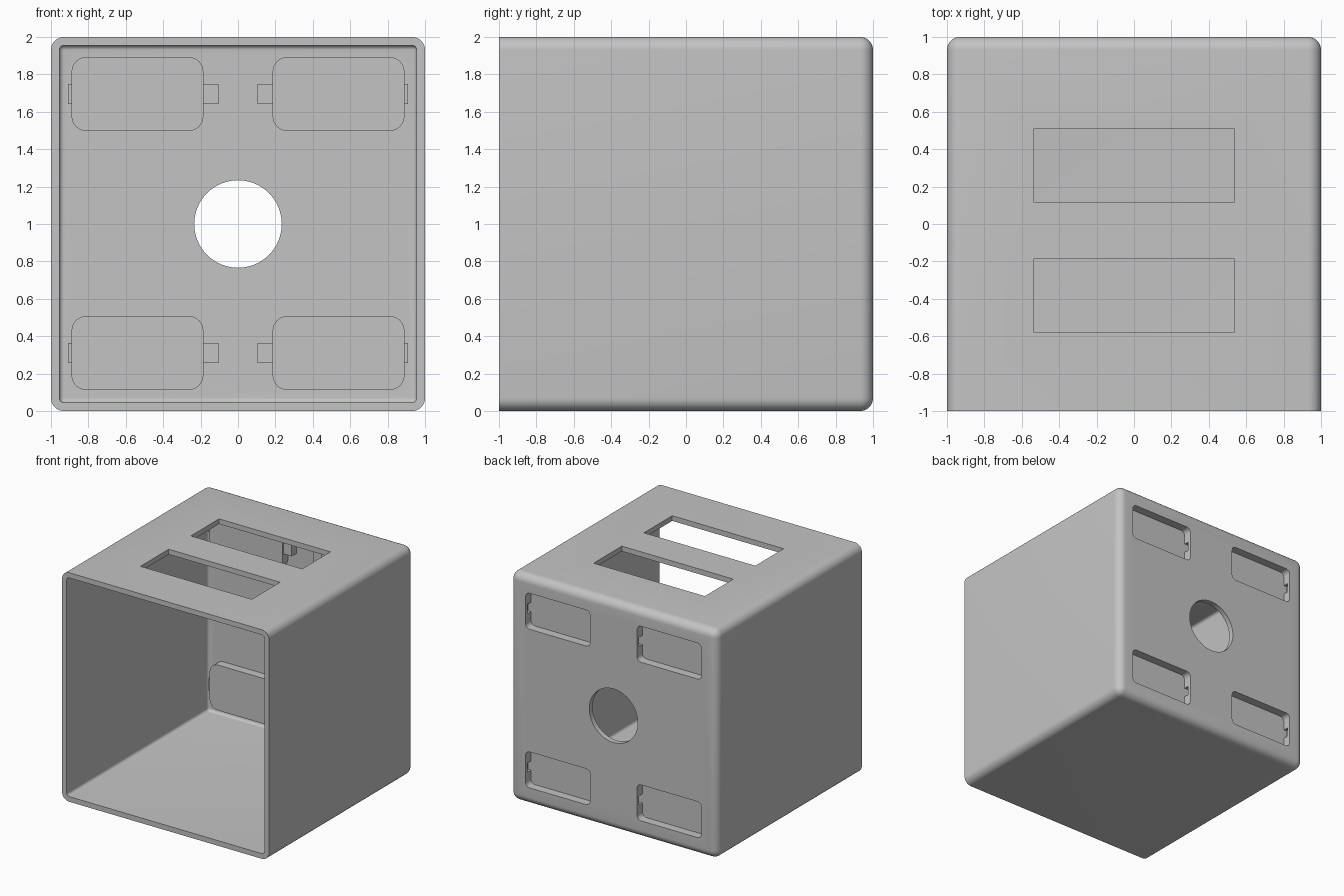
import bpy, bmesh, math
from mathutils import Vector, Matrix

old = bpy.data.objects.get("Cube")
if old:
    bpy.data.objects.remove(old, do_unlink=True)

grey = bpy.data.materials.new("plain grey")
grey.use_nodes = True
color = (0.55, 0.55, 0.55, 1)
grey.diffuse_color = color
grey.node_tree.nodes["Principled BSDF"].inputs["Base Color"].default_value = color


def finish(bm, name):
    bmesh.ops.recalc_face_normals(bm, faces=bm.faces)
    mesh = bpy.data.meshes.new(name)
    bm.to_mesh(mesh)
    bm.free()
    mesh.materials.append(grey)
    obj = bpy.data.objects.new(name, mesh)
    bpy.context.collection.objects.link(obj)
    return obj


def block(name, low, high, radius=0, round_back=False):
    """Box with rounded edges along y and, if asked, around its back face."""
    low, high = Vector(low), Vector(high)
    bm = bmesh.new()
    bmesh.ops.create_cube(bm, size=1)
    for v in bm.verts:
        v.co = (low + high) / 2 + v.co * (high - low)
    middle = (low.y + high.y) / 2
    edges = []
    for e in bm.edges:
        ys = [v.co.y for v in e.verts]
        along = abs(ys[0] - ys[1]) > 1e-4
        if along or (round_back and min(ys) > middle):
            edges.append(e)
    if radius:
        bmesh.ops.bevel(bm, geom=edges, offset=radius, offset_type='OFFSET',
                        segments=8, profile=0.5, affect='EDGES')
    return finish(bm, name)


def combine(target, part, operation):
    mod = target.modifiers.new(operation, 'BOOLEAN')
    mod.object, mod.operation, mod.solver = part, operation, 'EXACT'
    bpy.ops.object.select_all(action='DESELECT')
    bpy.context.view_layer.objects.active = target
    target.select_set(True)
    bpy.ops.object.modifier_apply(modifier=mod.name)
    bpy.data.objects.remove(part, do_unlink=True)


# open-fronted housing with a thin wall
housing = block("housing", (-1, -1, 0), (1, 1, 2), 0.07, True)
combine(housing, block("cavity", (-.955, -1.5, .045), (.955, .955, 1.955), .025, True),
        'DIFFERENCE')

# four hollow pockets in the back wall, with a clip slot through each
pockets = [(side, z) for side in (-1, 1) for z in (.31, 1.695)]


def pocket_block(name, side, z, near, far, half, y0, y1, radius=0):
    xs = sorted((side * near, side * far))
    return block(name, (xs[0], y0, z - half), (xs[1], y1, z + half), radius)


for side, z in pockets:
    boss = pocket_block("pocket_shell", side, z, .185, .89, .198, .88, .98, .08)
    combine(housing, boss, 'UNION')
    clip = pocket_block("clip_shell", side, z, .105, .91, .053, .89, .975)
    combine(housing, clip, 'UNION')
for side, z in pockets:
    recess = pocket_block("recess", side, z, .227, .85, .157, .925, 1.2, .04)
    combine(housing, recess, 'DIFFERENCE')
    slot = pocket_block("clip_slot", side, z, .145, .88, .04, .926, .97)
    combine(housing, slot, 'DIFFERENCE')

# round hole in the back wall
bm = bmesh.new()
bmesh.ops.create_cone(bm, cap_ends=True, segments=64, radius1=.234, radius2=.234, depth=.6,
                      matrix=Matrix.Translation((0, 1, 1)) @ Matrix.Rotation(math.pi / 2, 4, 'X'))
combine(housing, finish(bm, "round_hole"), 'DIFFERENCE')

# two slots in the top
for y in (.312, -.383):
    combine(housing, block("top_slot", (-.538, y - .195, 1.8), (.538, y + .195, 2.2)),
            'DIFFERENCE')

bpy.ops.object.select_all(action='DESELECT')
housing.select_set(True)
bpy.context.view_layer.objects.active = housing
bpy.ops.object.shade_smooth_by_angle(angle=math.radians(30))
